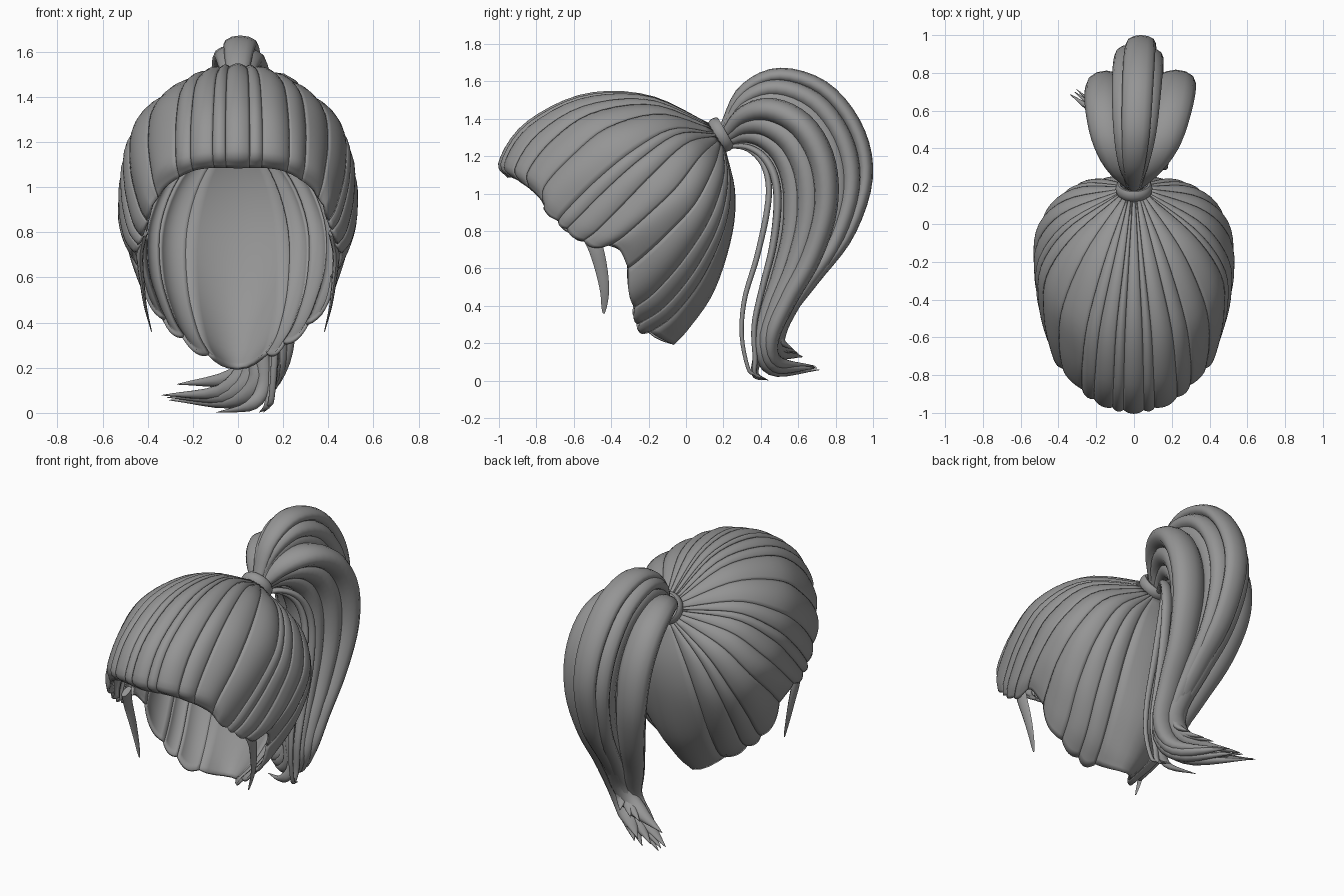
import bpy, bmesh, math, random
from mathutils import Vector

if "Cube" in bpy.data.objects:
    bpy.data.objects.remove(bpy.data.objects["Cube"])

random.seed(4)
hair = bpy.data.materials.new("grey_hair")
hair.diffuse_color = (0.3, 0.3, 0.3, 1)
hair.use_nodes = True
hair.node_tree.nodes["Principled BSDF"].inputs["Base Color"].default_value = hair.diffuse_color


def spline(pts, s):
    """Smooth curve through evenly spaced points, s from 0 to 1."""
    n = len(pts) - 1
    f = min(max(s, 0), 1) * n
    i = min(int(f), n - 1)
    f -= i
    b, c = pts[i], pts[i + 1]
    a = pts[i - 1] if i > 0 else b * 2 - c
    d = pts[i + 2] if i + 2 <= n else c * 2 - b
    return (b * 2 + (c - a) * f + (a * 2 - b * 5 + c * 4 - d) * f**2
            + (b * 3 - a - c * 3 + d) * f**3) * 0.5


def make_object(name, bm, angle=40):
    me = bpy.data.meshes.new(name)
    bm.to_mesh(me)
    bm.free()
    me.materials.append(hair)
    ob = bpy.data.objects.new(name, me)
    bpy.context.collection.objects.link(ob)
    bpy.ops.object.select_all(action='DESELECT')
    ob.select_set(True)
    bpy.context.view_layer.objects.active = ob
    bpy.ops.object.shade_smooth_by_angle(angle=math.radians(angle))
    return ob


def grid(bm, rows, close=False):
    vs = [[bm.verts.new(p) for p in r] for r in rows]
    n = len(vs[0])
    for a, b in zip(vs, vs[1:]):
        for j in range(n if close else n - 1):
            k = (j + 1) % n
            bm.faces.new((a[j], b[j], b[k], a[k]))
    return vs


def tube(bm, path, width, depth, sides=12):
    """Flattened tapering lock; width runs sideways (x), depth across."""
    rows, n = [], len(path) - 1
    for i, p in enumerate(path):
        t = (path[min(i + 1, n)] - path[max(i - 1, 0)]).normalized()
        side = Vector((1, 0, 0))
        side = (side - t * side.dot(t)).normalized()
        up = t.cross(side)
        w, d = width(i / n), depth(i / n)
        rows.append([p + side * w * math.cos(a) + up * d * math.sin(a)
                     for a in (2 * math.pi * j / sides for j in range(sides))])
    vs = grid(bm, rows, True)
    bm.faces.new(vs[0])
    bm.faces.new(vs[-1][::-1])


# --- Scalp: flow lines from the tie to the hairline, crown round to nape
tie = Vector((0, 0.17, 1.305))
axis = Vector((0, 0.87, 0.5))
ring_up = Vector((0, -0.5, 0.87))
flow = [
    [(0, -.2, 1.515), (0, -.55, 1.515), (0, -.85, 1.365), (0, -.985, 1.17), (0, -.95, 1.085)],
    [(.1, -.2, 1.505), (.17, -.55, 1.48), (.195, -.81, 1.33), (.2, -.93, 1.15), (.19, -.905, 1.075)],
    [(.22, -.15, 1.445), (.335, -.45, 1.385), (.365, -.64, 1.24), (.355, -.78, 1.08), (.335, -.79, .985)],
    [(.31, -.08, 1.365), (.45, -.3, 1.265), (.465, -.5, 1.11), (.425, -.67, .94), (.39, -.715, .87)],
    [(.36, .02, 1.255), (.495, -.15, 1.09), (.51, -.3, .93), (.485, -.44, .79), (.44, -.53, .725)],
    [(.35, .11, 1.17), (.485, 0, 1.0), (.51, -.15, .86), (.485, -.28, .75), (.45, -.35, .7)],
    [(.3, .185, 1.1), (.42, .095, .88), (.435, -.05, .68), (.39, -.2, .52), (.355, -.3, .44)],
    [(.19, .23, 1.05), (.27, .19, .82), (.27, .07, .57), (.22, -.09, .37), (.16, -.25, .265)],
    [(0, .25, 1.0), (0, .22, .75), (0, .13, .48), (0, 0, .29), (0, -.08, .205)],
]
lines = []
for i, pts in enumerate(flow):
    a = math.pi * i / 8
    start = tie + (ring_up * math.cos(a) + Vector((1, 0, 0)) * math.sin(a)) * 0.07
    lines.append([start] + [Vector(p) for p in pts])
# wrap past the nape on both sides so the flow is smooth all round
flip = lambda l: [Vector((-p.x, p.y, p.z)) for p in l]
loop = [lines[7]] + [flip(l) for l in lines[:0:-1]] + lines + [flip(lines[7])]


def scalp(t, u):
    return spline([spline(l, u) for l in loop], (t + 9) / 18)


# Overlapping locks, each a bulging strip; they meet in creases
half = [.35, .6, 1.05, 1.5, 2.2, 3.1, 3.5, 3.9, 4.6, 5.4, 6.2, 6.7, 7.2]
edges = [-8.8] + [s * (e + random.uniform(-.12, .12)) for s, es in ((-1, half[::-1]), (1, half)) for e in es]
edges[1], edges[-1] = -7.2, 7.2
bm = bmesh.new()
for t0, t1 in zip(edges, edges[1:]):
    lift = random.uniform(0.008, 0.013) + 0.009 * min(t1 - t0, 1)
    rows = []
    for i in range(23):
        row = []
        for j in range(9):
            v = j / 4 - 1
            t = (t0 + t1) / 2 + v * (t1 - t0) * 0.52
            ragged = 0.025 if abs(t) > 3 else 0
            u = i / 22 * (1 - ragged * v * v)
            p, e = scalp(t, u), 0.004
            du = scalp(t, min(u + e, 1)) - scalp(t, max(u - e, 0))
            dt = scalp(t + e, u) - scalp(t - e, u)
            n = du.cross(dt).normalized()
            h = lift * (1 - v * v) * min(1, 0.25 + 2.2 * u)
            if abs(t) < 2.5:
                h *= min(1, 0.2 + 5 * (1 - u))
            row.append(p + n * h)
        rows.append(row)
    grid(bm, rows)
cap = make_object("scalp_hair", bm)
mod = cap.modifiers.new("thickness", 'SOLIDIFY')
mod.thickness = 0.016
mod.offset = -1

# --- Hair tie
bm = bmesh.new()
rows = []
for i in range(33):
    a = 2 * math.pi * i / 32
    r = ring_up * math.cos(a) + Vector((1, 0, 0)) * math.sin(a)
    rows.append([tie + axis * 0.02 + r * (0.08 + 0.018 * math.cos(b)) + axis * 0.032 * math.sin(b)
                 for b in (2 * math.pi * j / 10 for j in range(10))])
grid(bm, rows, True)
bmesh.ops.remove_doubles(bm, verts=bm.verts, dist=1e-5)
bmesh.ops.recalc_face_normals(bm, faces=bm.faces)
make_object("hair_tie", bm)

# --- Ponytail: locks blended between an inner and an outer side curve
outer = [(.19, 1.35), (.3, 1.56), (.5, 1.655), (.75, 1.58), (.93, 1.36), (.985, 1.1),
         (.89, .8), (.7, .55), (.56, .37), (.51, .24), (.57, .18)]
inner = [(.21, 1.25), (.32, 1.25), (.41, 1.2), (.47, 1.1), (.49, .95), (.465, .72),
         (.41, .5), (.365, .3), (.37, .13), (.47, .04), (.73, .06)]
spread = [0, .45, .8, 1, 1.05, 1, .8, .55, .3, .2, .1]
drift = [0, 0, .01, .02, .03, .04, .06, .09, .11, .08, 0]
thick = [Vector((w,)*3) for w in (.4, .75, 1, 1.1, 1.1, 1, .88, .75, .66, .52, .02)]

# blend, sideways spread, tip x, half width, half depth
locks = [
    (.95, .0, .06, .075, .04), (.84, -.06, -.02, .07, .045), (.8, .04, -.1, .075, .05),
    (.53, -.175, -.32, .095, .065), (.54, .18, -.16, .1, .065), (.66, 0, -.27, .1, .075),
    (.38, -.13, -.3, .085, .065), (.36, .13, -.14, .085, .065), (.45, .02, -.24, .09, .075),
    (.2, -.06, -.3, .07, .055), (.2, .08, -.2, .07, .055),
    (.06, .02, -.1, .05, .035), (0, .13, .08, .03, .02), (-.2, .13, .1, .02, .015),
]
bm = bmesh.new()
for k, sx, tip, w, d in locks:
    ctrl = []
    for i, (o, n) in enumerate(zip(outer, inner)):
        x = sx * spread[i] + drift[i] + (tip if i == 10 else tip * 0.3 if i == 9 else 0)
        # main locks gather and sweep out low; the outermost stay high
        q = k * (1 - 0.16 * max(0, i - 7)) if 0 < k < .6 else k
        if k < 0:
            q = k * min(1, i / 6)
        p = Vector((x, n[0] + (o[0] - n[0]) * q, n[1] + (o[1] - n[1]) * q))
        if k <= 0.06 and i == 10:
            p.y, p.z = 0.44, 0.02
        elif k <= 0.06 and i == 9:
            p.y, p.z = 0.37, 0.05
        ctrl.append(p)
    path = [spline(ctrl, i / 44) for i in range(45)]
    tube(bm, path, lambda s: w * spline(thick, s).x, lambda s: d * spline(thick, s).x)
bmesh.ops.recalc_face_normals(bm, faces=bm.faces)
low = min(v.co.z for v in bm.verts)
for v in bm.verts:
    v.co.z -= low * max(0, 1 - v.co.z / 0.4)
make_object("ponytail", bm, 60)

# --- Loose wisps hanging in front of the ears
for side, name in ((-1, "left_wisp"), (1, "right_wisp")):
    bm = bmesh.new()
    ctrl = [Vector((side * x, y, z)) for x, y, z in
            ((.42, -.52, .8), (.435, -.48, .7), (.425, -.45, .58), (.41, -.435, .47), (.383, -.44, .36))]
    tube(bm, [spline(ctrl, i / 16) for i in range(17)],
         lambda s: 0.018 * (1 - s) + 0.002, lambda s: 0.04 * (1 - s) ** 0.6 + 0.006, 8)
    bmesh.ops.recalc_face_normals(bm, faces=bm.faces)
    make_object(name, bm, 60)
